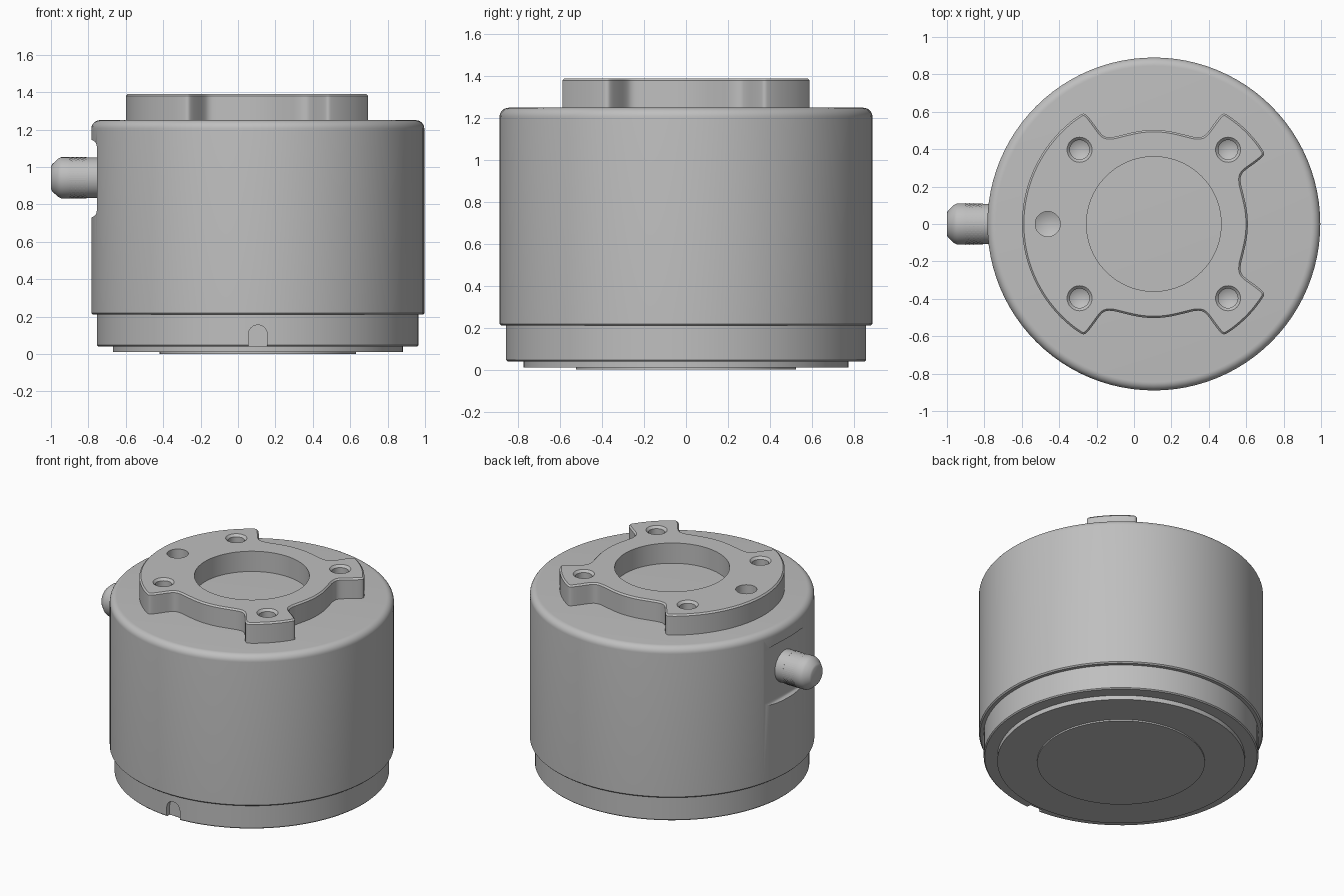
import bpy, bmesh
from math import sin, cos, pi, radians, atan2
from mathutils import Matrix, Vector

default = bpy.data.objects.get("Cube")
if default:
    bpy.data.objects.remove(default, do_unlink=True)

CX = 0.106                      # axis of the round housing
AXIS = Matrix.Translation((CX, 0, 0))

grey = bpy.data.materials.new("machined_grey")
grey.use_nodes = True
grey.diffuse_color = (0.52, 0.52, 0.52, 1)
grey.node_tree.nodes["Principled BSDF"].inputs["Base Color"].default_value = (0.52, 0.52, 0.52, 1)


def finish(name, bm, matrix):
    bmesh.ops.transform(bm, matrix=matrix, verts=bm.verts)
    bmesh.ops.recalc_face_normals(bm, faces=bm.faces)
    mesh = bpy.data.meshes.new(name)
    bm.to_mesh(mesh)
    bm.free()
    mesh.materials.append(grey)
    obj = bpy.data.objects.new(name, mesh)
    bpy.context.collection.objects.link(obj)
    return obj


def lathe_bm(profile, steps):
    """Revolve (radius, height) points about z."""
    bm = bmesh.new()
    verts = [bm.verts.new((r, 0, z)) for r, z in profile]
    edges = [bm.edges.new(pair) for pair in zip(verts, verts[1:])]
    bmesh.ops.spin(bm, geom=verts + edges, cent=(0, 0, 0), axis=(0, 0, 1),
                   angle=2 * pi, steps=steps)
    bmesh.ops.remove_doubles(bm, verts=bm.verts, dist=0.0002)
    return bm


def lathe(name, profile, matrix=AXIS, steps=96):
    return finish(name, lathe_bm(profile, steps), matrix)


def prism(name, outline, low, high, matrix, chamfer=0):
    """Extrude a flat outline along z, optionally chamfering the top rim."""
    bm = bmesh.new()
    base = bm.faces.new([bm.verts.new((x, y, low)) for x, y in outline])
    geom = bmesh.ops.extrude_face_region(bm, geom=[base], use_keep_orig=True)["geom"]
    top = next(g for g in geom if isinstance(g, bmesh.types.BMFace))
    bmesh.ops.translate(bm, vec=(0, 0, high - low), verts=top.verts)
    bmesh.ops.recalc_face_normals(bm, faces=bm.faces)
    if chamfer:
        bmesh.ops.bevel(bm, geom=list(top.edges), offset=chamfer, segments=1,
                        affect='EDGES', clamp_overlap=False)
    return finish(name, bm, matrix)


def cut(target, cutter):
    mod = target.modifiers.new("cut", 'BOOLEAN')
    mod.operation = 'DIFFERENCE'
    mod.solver = 'EXACT'
    mod.object = cutter
    bpy.context.view_layer.objects.active = target
    bpy.ops.object.modifier_apply(modifier=mod.name)
    bpy.data.objects.remove(cutter, do_unlink=True)


def arc(cx, cy, r, start, end, n):
    return [(cx + r * cos(radians(start + (end - start) * i / n)),
             cy + r * sin(radians(start + (end - start) * i / n))) for i in range(n + 1)]


STAND = Matrix.Rotation(pi / 2, 4, 'X')   # drawing plane xy becomes xz

# Main housing with rounded shoulder and a flat side pocket for the knob
housing = lathe("housing", [(0, 0.21), (0.882, 0.21), (0.89, 0.218)]
                + arc(0.845, 1.205, 0.045, 0, 90, 8) + [(0, 1.25)])
pocket = ([(-1.2, 0.73)] + arc(-0.79, 0.765, 0.035, -90, 0, 6)
          + arc(-0.79, 1.11, 0.035, 0, 90, 6) + [(-1.2, 1.145)])
cut(housing, prism("pocket_cutter", pocket, -0.5, 0.5, STAND))

# Lower ring with an arched notch at the front
lower_ring = lathe("lower_ring", [(0, 0.04), (0.853, 0.04), (0.86, 0.047), (0.86, 0.212), (0, 0.212)])
notch = [(-0.05, 0)] + [(0.05, 0)] + arc(0, 0.105, 0.05, 0, 180, 16)
cut(lower_ring, prism("notch_cutter", notch, 0.825, 1, AXIS @ STAND))

# Stepped underside
foot_plate = lathe("foot_plate", [(0, 0.01), (0.775, 0.01), (0.775, 0.042), (0, 0.042)])
foot_disc = lathe("foot_disc", [(0, 0), (0.525, 0), (0.525, 0.012), (0, 0.012)])

# Mounting flange: a ring with three scalloped gaps
SIDE = [(34.5, 0.704), (32.5, 0.702), (31.6, 0.685), (31, 0.63), (30.5, 0.56),
        (29, 0.53), (25, 0.512), (20, 0.506)]


def gap(centre):
    floor = [(a, 0.503) for a in range(-15, 16, 5)]
    before = [(-a, r) for a, r in SIDE]
    return [(centre + a, r) for a, r in before + floor + SIDE[::-1]]


def rim(start, end):
    return [(a, 0.705) for a in range(start, end, 4)]


polar = gap(0) + rim(38, 53) + gap(90) + rim(128, 233) + gap(270) + rim(308, 323)
outline = [Vector((r * cos(radians(a)), r * sin(radians(a)))) for a, r in polar]
for _ in range(2):              # corner cutting rounds the outline
    outline = [p for a, b in zip(outline, outline[1:] + outline[:1])
               for p in (a * 0.75 + b * 0.25, a * 0.25 + b * 0.75)]
flange = prism("flange", outline, 1.245, 1.39, AXIS, 0.01)
cut(flange, lathe("bore_cutter", [(0, 1.1), (0.36, 1.1), (0.36, 1.5), (0, 1.5)]))

# Four countersunk screw holes and one plain hole, all with conical bottoms
screw = [(0, 1.262), (0.052, 1.29), (0.052, 1.375), (0.068, 1.391), (0.068, 1.45), (0, 1.45)]
plain = [(0, 1.262), (0.067, 1.295), (0.067, 1.45), (0, 1.45)]
holes = [(x, y, screw) for x in (-0.397, 0.397) for y in (-0.397, 0.397)]
for x, y, profile in holes + [(-0.567, 0, plain)]:
    cut(flange, lathe("hole_cutter", profile, AXIS @ Matrix.Translation((x, y, 0)), 32))

# Side knob: its axis points to -x
KNOB = Matrix.Translation((0, 0, 0.942)) @ Matrix.Rotation(-pi / 2, 4, 'Y')
knob = lathe("knob", [(0, 0.74), (0.108, 0.74), (0.108, 0.815), (0.1, 0.815), (0.1, 0.9),
                      (0.11, 0.9), (0.11, 0.945), (0.102, 0.962), (0.072, 0.994),
                      (0.06, 1.0), (0, 1.0)], KNOB, 48)

# Knurled grip: a grid with every other point pushed inward
ROWS, COLS, LOW, HIGH = 8, 56, 0.811, 0.903
pitch = (HIGH - LOW) / ROWS
bm = lathe_bm([(0.111, LOW + pitch * j) for j in range(ROWS + 1)], COLS)
for v in bm.verts:
    i = round(atan2(v.co.y, v.co.x) * COLS / (2 * pi))
    j = round((v.co.z - LOW) / pitch)
    if (i + j) % 2:
        v.co.x *= 0.955
        v.co.y *= 0.955
knurl = finish("knob_knurl", bm, KNOB)

# Smooth round surfaces, keeping machined edges crisp; the knurl stays flat
bpy.ops.object.select_all(action='DESELECT')
for obj in (housing, lower_ring, foot_plate, foot_disc, flange, knob):
    obj.select_set(True)
bpy.context.view_layer.objects.active = housing
bpy.ops.object.shade_smooth_by_angle(angle=radians(30))
